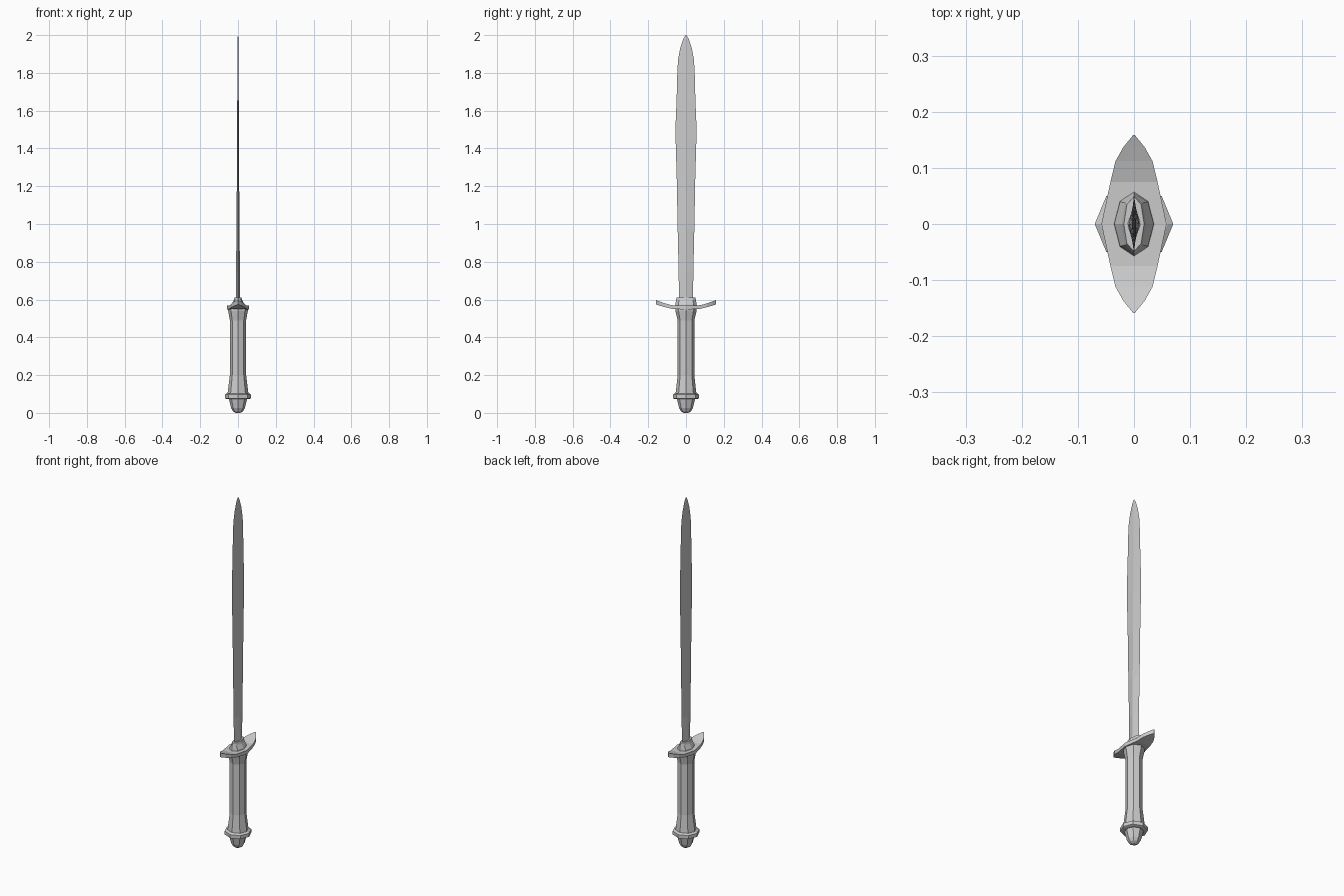
import bpy, bmesh
from math import sin, cos, pi


def loft(name, rings):
    """Skin a stack of equal-length point rings and cap both ends."""
    bm = bmesh.new()
    rows = [[bm.verts.new(p) for p in ring] for ring in rings]
    n = len(rows[0])
    for a, b in zip(rows, rows[1:]):
        for i in range(n):
            j = (i + 1) % n
            bm.faces.new((a[i], a[j], b[j], b[i]))
    bm.faces.new(rows[0][::-1])
    bm.faces.new(rows[-1])
    bmesh.ops.remove_doubles(bm, verts=bm.verts, dist=1e-5)
    bmesh.ops.recalc_face_normals(bm, faces=bm.faces)
    mesh = bpy.data.meshes.new(name)
    bm.to_mesh(mesh)
    bm.free()
    ob = bpy.data.objects.new(name, mesh)
    bpy.context.collection.objects.link(ob)
    return ob


def ring(z, rx, ry, sides=8):
    return [(rx * cos(2 * pi * i / sides), ry * sin(2 * pi * i / sides), z)
            for i in range(sides)]


# Blade: diamond section, leaf-shaped outline (z, half thickness, half width)
blade = [(0.58, 0.012, 0.037), (0.75, 0.010, 0.039), (0.97, 0.0085, 0.044),
         (1.24, 0.006, 0.049), (1.45, 0.005, 0.055), (1.53, 0.0045, 0.055),
         (1.65, 0.004, 0.050), (1.80, 0.003, 0.046), (1.87, 0.003, 0.042),
         (1.93, 0.0025, 0.031), (1.98, 0.002, 0.014), (2.0, 0.001, 0.002)]
loft("blade", [ring(z, t, w, 4) for z, t, w in blade])

# Collar around the blade root
collar = [(0.56, 0.036, 0.059), (0.575, 0.035, 0.056), (0.598, 0.022, 0.053),
          (0.612, 0.018, 0.049)]
loft("blade_collar", [ring(z, a, b) for z, a, b in collar])

# Guard: upswept, pointed ends (y, half width, underside z, top z)
half = [(0.0, 0.058, 0.547, 0.568), (0.075, 0.042, 0.551, 0.570),
        (0.112, 0.033, 0.560, 0.580), (0.137, 0.019, 0.567, 0.589),
        (0.159, 0.001, 0.574, 0.597)]
guard = [(-y, w, a, b) for y, w, a, b in half[:0:-1]] + half
loft("guard", [[(-w, y, a), (w, y, a), (w, y, b), (-w, y, b)]
               for y, w, a, b in guard])

# Grip, flared at both ends
grip = [(0.095, 0.056, 0.056), (0.12, 0.053, 0.053), (0.20, 0.043, 0.044),
        (0.49, 0.043, 0.044), (0.54, 0.052, 0.056), (0.555, 0.052, 0.056)]
loft("grip", [ring(z, a, b) for z, a, b in grip])

# Pommel band
loft("pommel_band", [ring(z, r, r) for z, r in
                     [(0.073, 0.060), (0.077, 0.070), (0.097, 0.070), (0.103, 0.060)]])

# Pommel
loft("pommel", [ring(z, r, r) for z, r in
                [(0.0, 0.012), (0.008, 0.026), (0.025, 0.036), (0.08, 0.050)]])
